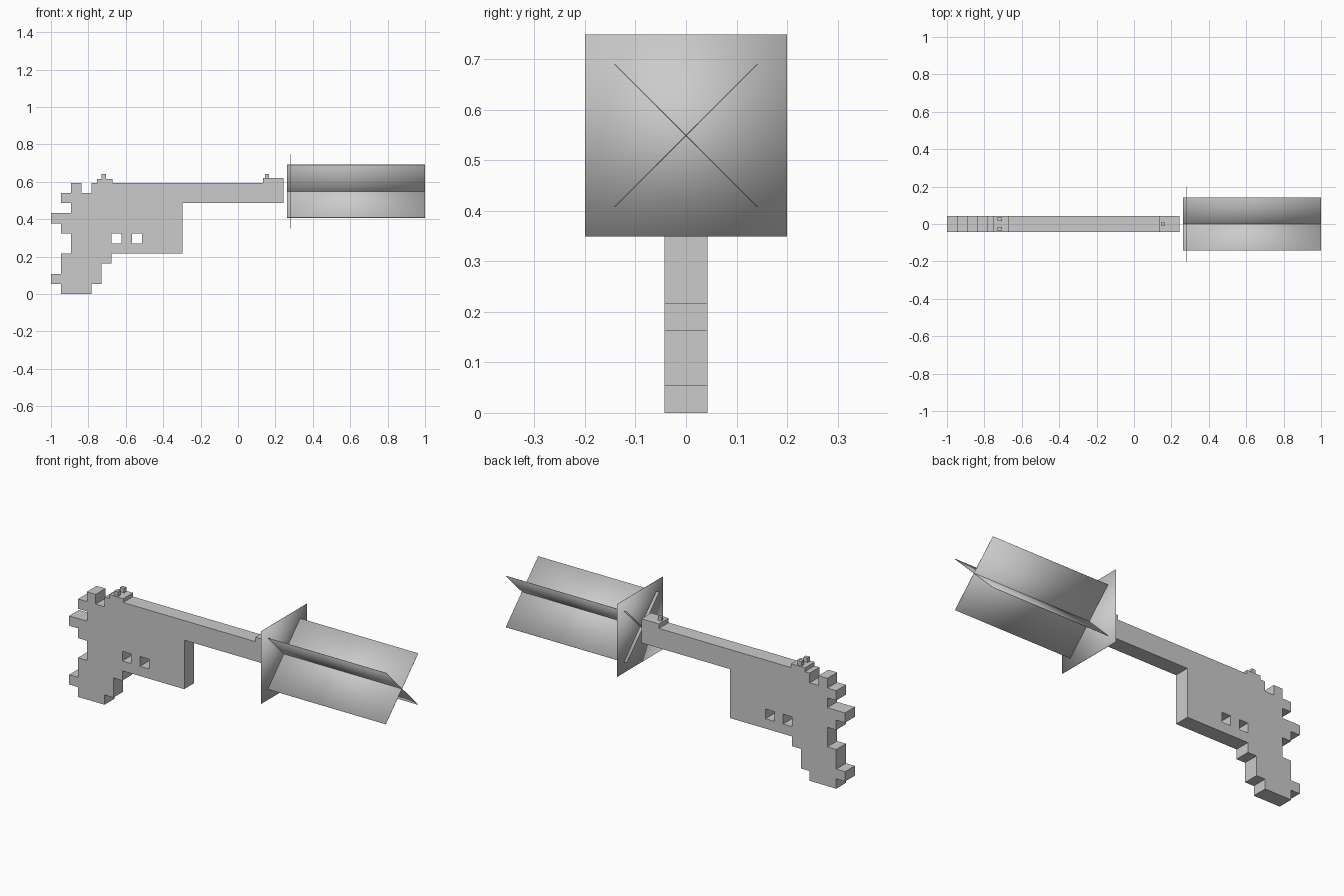
import bpy, bmesh, math

cube = bpy.data.objects.get("Cube")
if cube:
    bpy.data.objects.remove(cube, do_unlink=True)

CELL = 0.054
HALF = 0.0425   # half thickness of the body


def material(name, rgb):
    m = bpy.data.materials.new(name)
    m.use_nodes = True
    m.diffuse_color = (*rgb, 1)
    m.node_tree.nodes["Principled BSDF"].inputs["Base Color"].default_value = (*rgb, 1)
    return m


grey = material("plain grey", (0.6, 0.6, 0.6))


def box(name, x, y, z, tilt=0, smooth=False):
    """Box from (min, max) ranges, optionally rolled about the long axis."""
    bpy.ops.mesh.primitive_cube_add(size=1)
    ob = bpy.context.object
    ob.name = name
    ranges = (x, y, z)
    ob.scale = [b - a for a, b in ranges]
    bpy.ops.object.transform_apply(location=False, rotation=False, scale=True)
    ob.location = [(a + b) / 2 for a, b in ranges]
    ob.rotation_euler.x = tilt
    ob.data.materials.append(grey)
    if smooth:
        bpy.ops.object.shade_smooth()
    return ob


# Stepped body: filled spans of cells for each row, bottom to top
rows = [
    [(1, 4)], [(0, 5)], [(1, 5)], [(1, 6)],              # grip
    [(2, 13)], [(2, 6), (7, 8), (9, 13)],                # frame with two holes
    [(1, 13)], [(0, 13)], [(2, 13)],
    [(1, 23)], [(2, 3), (4, 23)],                        # barrel and hammer
]
bm = bmesh.new()
for j, spans in enumerate(rows):
    for start, end in spans:
        for i in range(start, end):
            corners = [(i, j), (i + 1, j), (i + 1, j + 1), (i, j + 1)]
            bm.faces.new([bm.verts.new((a * CELL - 1, -HALF, b * CELL)) for a, b in corners])
bmesh.ops.remove_doubles(bm, verts=bm.verts[:], dist=0.001)
extruded = bmesh.ops.extrude_face_region(bm, geom=bm.faces[:], use_keep_orig=True)
back = [v for v in extruded["geom"] if isinstance(v, bmesh.types.BMVert)]
bmesh.ops.translate(bm, verts=back, vec=(0, 2 * HALF, 0))
bmesh.ops.recalc_face_normals(bm, faces=bm.faces[:])
mesh = bpy.data.meshes.new("pistol_body")
bm.to_mesh(mesh)
bm.free()
mesh.materials.append(grey)
body = bpy.data.objects.new("pistol_body", mesh)
bpy.context.collection.objects.link(body)

# Sights
top = len(rows) * CELL
box("rear_sight_base", (-0.755, -0.67), (-HALF, HALF), (top - 0.01, 0.615))
for side, y in (("right", -0.026), ("left", 0.026)):
    box("rear_sight_post_" + side, (-0.73, -0.706), (y - 0.01, y + 0.01), (0.61, 0.64))
box("front_sight_base", (0.135, 0.242), (-HALF, HALF), (top - 0.01, 0.619))
box("front_sight_post", (0.145, 0.166), (-0.008, 0.008), (0.61, 0.64))

# Muzzle flash: two crossed sheets and one upright square sheet
THIN = 0.001
for name, angle in (("flash_sheet_a", math.pi / 4), ("flash_sheet_b", -math.pi / 4)):
    box(name, (0.262, 1.0), (-THIN, THIN), (0.349, 0.749), angle, True)
box("flash_square", (0.28 - THIN, 0.28 + THIN), (-0.2, 0.2), (0.349, 0.749), 0, True)
